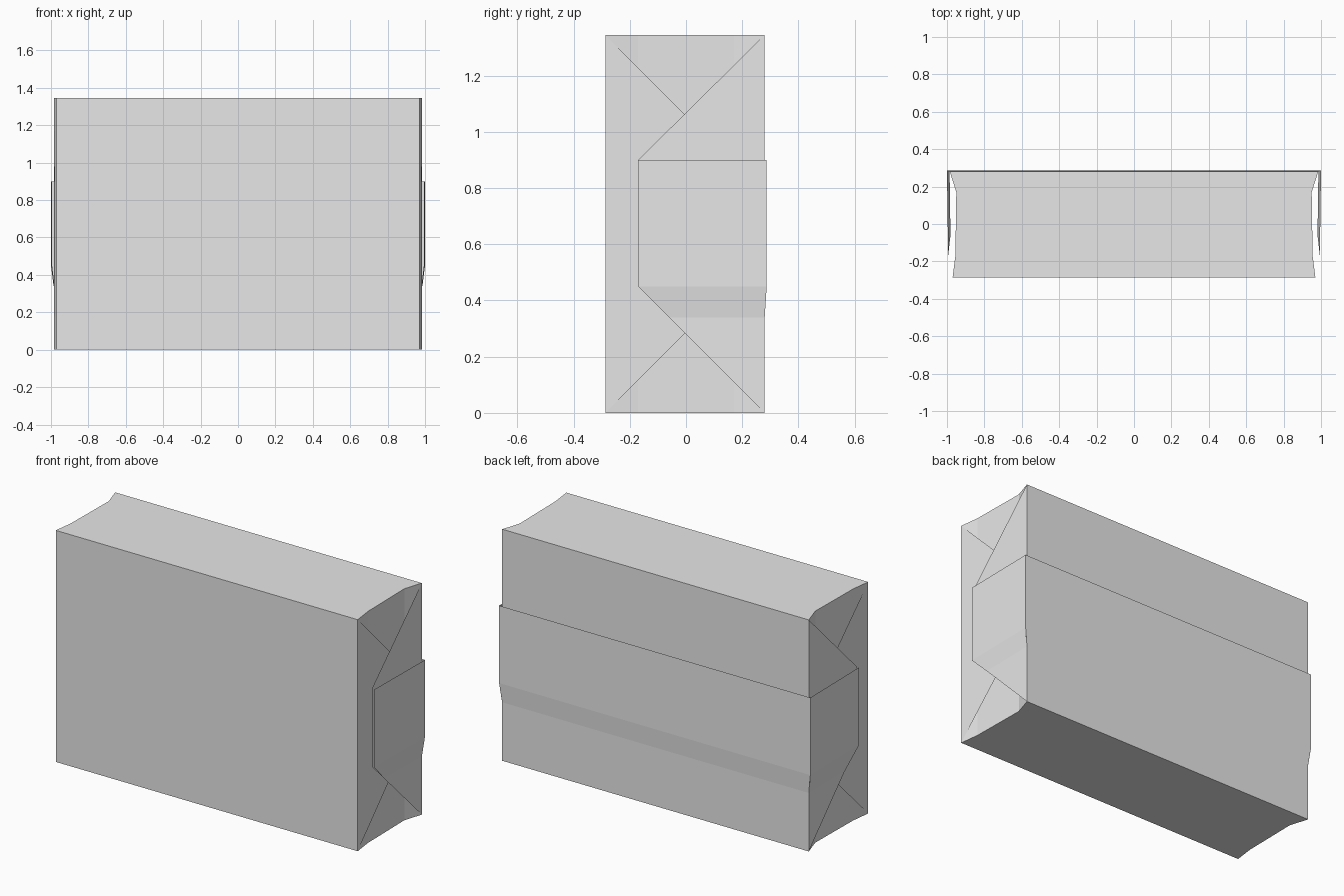
import bpy, bmesh

if "Cube" in bpy.data.objects:
    bpy.data.objects.remove(bpy.data.objects["Cube"])

H = 1.345           # parcel height
YF, YB, YO = -0.287, 0.28, 0.287   # front, back, overlapping back sheet

paper = bpy.data.materials.new("grey paper")
paper.diffuse_color = (0.8, 0.8, 0.8, 1)
paper.use_nodes = True
paper.node_tree.nodes["Principled BSDF"].inputs["Base Color"].default_value = paper.diffuse_color


def make(name, polys, closed=False):
    bm = bmesh.new()
    for poly in polys:
        bm.faces.new([bm.verts.new(p) for p in poly])
    bmesh.ops.remove_doubles(bm, verts=bm.verts, dist=0.0005)
    if closed:
        bmesh.ops.recalc_face_normals(bm, faces=bm.faces)
    me = bpy.data.meshes.new(name)
    bm.to_mesh(me)
    bm.free()
    me.materials.append(paper)
    ob = bpy.data.objects.new(name, me)
    bpy.context.collection.objects.link(ob)
    return ob


def flap(name, side, outlines, x_front, x_back):
    """Paper sheet on a side, drawn as (y, z) outlines; x slants between YF and YO."""
    polys = []
    for outline in outlines:
        poly = []
        for y, z, *off in outline:
            t = (y - YF) / (YO - YF)
            x = x_front + (x_back - x_front) * t + (off[0] if off else 0)
            poly.append((side * x, y, z))
        if side < 0:
            poly.reverse()
        polys.append(poly)
    return make(name, polys)


# Main parcel with the tucked-in ends
half = [(0.97, YF), (0.955, -0.17), (0.95, 0.17), (0.985, YB)]
ring = half + [(-x, y) for x, y in reversed(half)]
walls = [[(*a, 0), (*b, 0), (*b, H), (*a, H)]
         for a, b in zip(ring, ring[1:] + ring[:1])]
caps = [[(*p, z) for p in ring] for z in (0, H)]
make("wrapped_parcel", walls + caps, closed=True)

# Overlapping sheet along the back
rows = [(0.985, YB + 0.0005, 0.34), (1.0, YO, 0.45), (1.0, YO, 0.9)]
make("back_overlap", [[(x, y, z), (-x, y, z), (-u, v, w), (u, v, w)]
                      for (x, y, z), (u, v, w) in zip(rows, rows[1:])])

# Folded end flaps on both sides
for side, label in ((1, "right"), (-1, "left")):
    d = 0.455
    flap(label + "_front_flap", side,
         [[(YF, 0), (YF + d, d), (YF + d, H - d), (YF, H)]], 0.97, 0.961)
    flap(label + "_back_flap", side,
         [[(YB, 0), (YB, H), (-0.17, 0.9), (-0.17, 0.45)]], 0.977, 0.985)
    flap(label + "_overlap_flap", side,
         [[(-0.06, 0.34, 0.001), (YB, 0.34, 0.001), (YO, 0.45, 0.015), (-0.17, 0.45, 0.015)],
          [(-0.17, 0.45, 0.015), (YO, 0.45, 0.015), (YO, 0.9, 0.015), (-0.17, 0.9, 0.015)]],
         0.977, 0.985)
